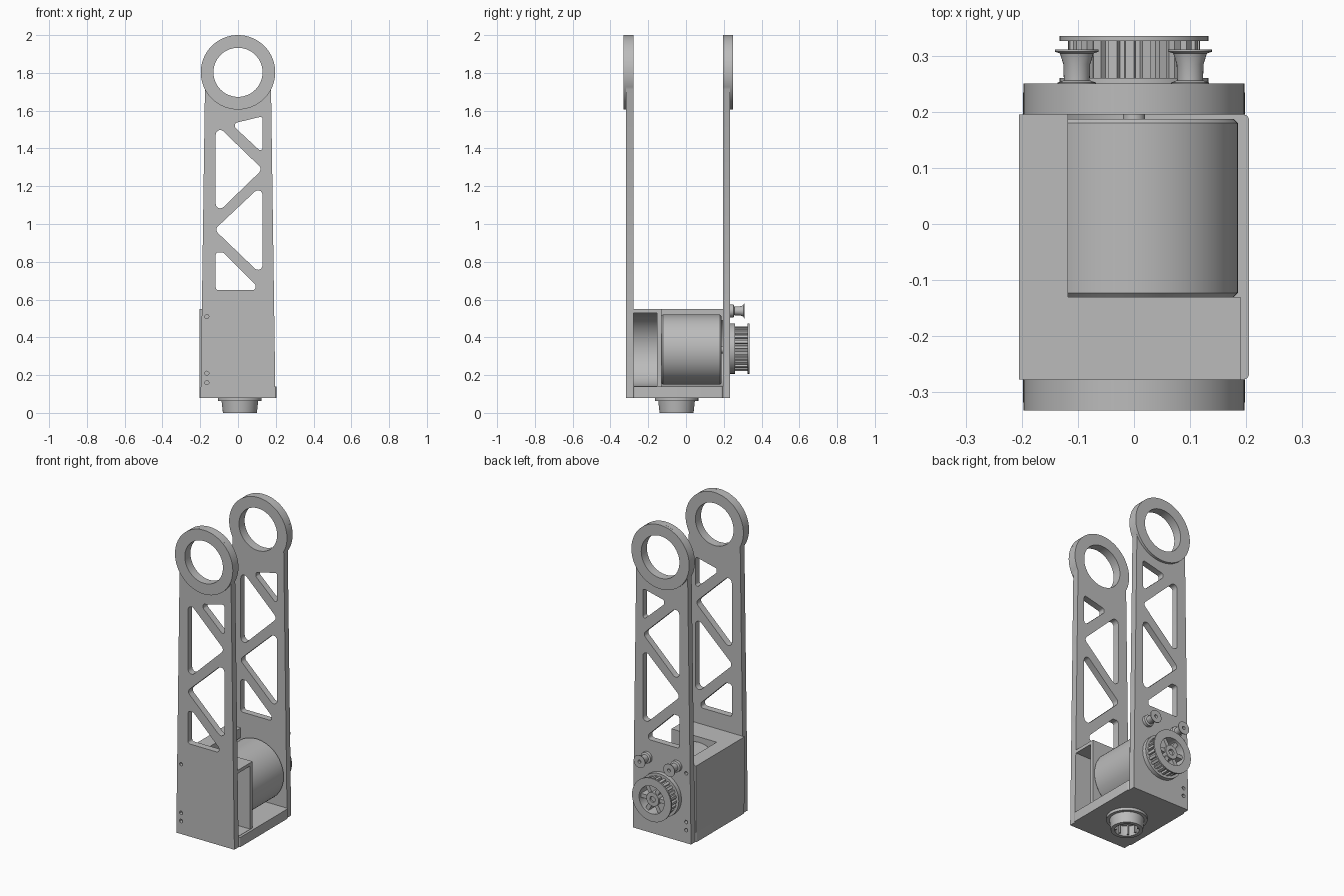
import bpy
from math import sin, cos, pi, radians, atan2, hypot, sqrt
from mathutils import Vector

cube = bpy.data.objects.get("Cube")
if cube:
    bpy.data.objects.remove(cube)

grey = bpy.data.materials.new("grey plastic")
grey.use_nodes = True
COLOUR = (0.5, 0.5, 0.5, 1)
grey.diffuse_color = COLOUR
grey.node_tree.nodes["Principled BSDF"].inputs["Base Color"].default_value = COLOUR


def arc(cx, cy, r, a0, a1, n=24):
    return [(cx + r * cos(radians(a0 + (a1 - a0) * i / n)),
             cy + r * sin(radians(a0 + (a1 - a0) * i / n))) for i in range(n + 1)]


def circle(cx, cy, r, n=48):
    return arc(cx, cy, r, 0, 360, n)[:-1]


def rounded(points, r, n=5):
    """Fillet every corner of a convex polygon."""
    out = []
    for i, p in enumerate(points):
        p = Vector(p)
        a = (Vector(points[i - 1]) - p).normalized()
        b = (Vector(points[(i + 1) % len(points)]) - p).normalized()
        half = a.angle(b) / 2
        c = p + (a + b).normalized() * r / sin(half)
        start, end = p + a * r / (sin(half) / cos(half)), p + b * r / (sin(half) / cos(half))
        t0 = atan2(start.y - c.y, start.x - c.x)
        t1 = atan2(end.y - c.y, end.x - c.x)
        sweep = (t1 - t0 + pi) % (2 * pi) - pi
        out += [(c.x + r * cos(t0 + sweep * k / n), c.y + r * sin(t0 + sweep * k / n))
                for k in range(n + 1)]
    return out


def finish(obj):
    obj.data.materials.clear()
    obj.data.materials.append(grey)
    bpy.ops.object.select_all(action='DESELECT')
    obj.select_set(True)
    bpy.context.view_layer.objects.active = obj
    bpy.ops.object.shade_smooth_by_angle(angle=radians(30))
    return obj


def slab(name, loops, lo, hi, axis='Y'):
    """Extrude an outline with holes between lo and hi along y (drawn in xz) or z (drawn in xy)."""
    curve = bpy.data.curves.new(name, 'CURVE')
    curve.dimensions = '2D'
    curve.fill_mode = 'BOTH'
    curve.extrude = (hi - lo) / 2
    for loop in loops:
        s = curve.splines.new('POLY')
        s.points.add(len(loop) - 1)
        for pt, (u, v) in zip(s.points, loop):
            pt.co = (u, v, 0, 1)
        s.use_cyclic_u = True
    temp = bpy.data.objects.new(name + "_outline", curve)
    bpy.context.collection.objects.link(temp)
    bpy.context.view_layer.update()
    mesh = bpy.data.meshes.new_from_object(temp.evaluated_get(bpy.context.evaluated_depsgraph_get()))
    bpy.data.objects.remove(temp)
    obj = bpy.data.objects.new(name, mesh)
    bpy.context.collection.objects.link(obj)
    mid = (lo + hi) / 2
    if axis == 'Y':
        obj.rotation_euler.x = pi / 2
        obj.location.y = mid
    else:
        obj.location.z = mid
    return finish(obj)


def lathe(name, profile, centre, along_y=True, n=48):
    """Spin (radius, distance) points about y or z."""
    verts = [(r * cos(2 * pi * i / n), r * sin(2 * pi * i / n), d)
             for r, d in profile for i in range(n)]
    rows = len(profile)
    faces = [(j * n + i, j * n + (i + 1) % n, (j + 1) * n + (i + 1) % n, (j + 1) * n + i)
             for j in range(rows - 1) for i in range(n)]
    faces += [tuple(reversed(range(n))), tuple(range((rows - 1) * n, rows * n))]
    mesh = bpy.data.meshes.new(name)
    mesh.from_pydata(verts, [], faces)
    obj = bpy.data.objects.new(name, mesh)
    bpy.context.collection.objects.link(obj)
    if along_y:
        obj.rotation_euler.x = -pi / 2
    obj.location = centre
    return finish(obj)


def gear(r_out, r_in, teeth):
    pts = []
    for i in range(teeth):
        for frac, r in ((0, r_out), (0.5, r_out), (0.6, r_in), (0.9, r_in)):
            a = 2 * pi * (i + frac) / teeth
            pts.append((r * cos(a), r * sin(a)))
    return pts


def shift(points, du, dv):
    return [(u + du, v + dv) for u, v in points]


# Side plates: tapered body, round head, truss windows and screw holes
HEAD_Z, HEAD_R, BORE_R = 1.803, 0.197, 0.13
NECK = 0.175
neck_angle = atan2(-sqrt(HEAD_R ** 2 - NECK ** 2), NECK) * 180 / pi
outline = [(-0.198, 0.08), (0.198, 0.08)] + arc(0, HEAD_Z, HEAD_R, neck_angle, 180 - neck_angle, 56)
windows = [
    rounded([(-0.118, 0.65), (0.092, 0.65), (0.092, 0.68), (-0.08, 0.85), (-0.118, 0.85)], 0.014),
    rounded([(-0.125, 0.97), (0.13, 1.21), (0.13, 0.725)], 0.024),
    rounded([(-0.118, 1.53), (0.13, 1.29), (-0.118, 1.05)], 0.024),
    rounded([(-0.015, 1.535), (0.13, 1.57), (0.13, 1.375), (-0.015, 1.51)], 0.012),
]
screws = [circle(-0.165, z, 0.011, 12) for z in (0.16, 0.21, 0.51)]
bore = circle(0, HEAD_Z, BORE_R, 56)
for side, inner, outer, head in (("front", -0.277, -0.318, -0.332), ("back", 0.195, 0.234, 0.25)):
    slab(side + "_plate", [outline, bore] + windows + screws, min(inner, outer), max(inner, outer))
    slab(side + "_head_ring", [circle(0, HEAD_Z, HEAD_R, 72), bore],
         min(outer, head), max(outer, head))

# Motor housing: pocket, divider and open motor bay
AXIS_Z, BAY_R, TOP, FLOOR = 0.335, 0.195, 0.55, 0.14
LEFT, RIGHT, CUT = -0.205, 0.19, -0.118
pocket = [(RIGHT, FLOOR + 0.002), (RIGHT, FLOOR), (LEFT, FLOOR), (LEFT, TOP), (RIGHT, TOP), (RIGHT, 0.53)]
pocket += arc(0, AXIS_Z, BAY_R - 0.002, 90, 270, 32)
slab("front_pocket", [pocket], -0.277, -0.153)
slab("divider", [[(LEFT, FLOOR), (RIGHT, FLOOR), (RIGHT, TOP), (LEFT, TOP)]], -0.153, -0.13)
cut_angle = atan2(sqrt(BAY_R ** 2 - CUT ** 2), CUT) * 180 / pi
bay = [(0, FLOOR), (LEFT, FLOOR), (LEFT, TOP), (CUT, TOP)]
bay += arc(0, AXIS_Z, BAY_R, cut_angle, 269, 28)
slab("motor_bay", [bay], -0.13, 0.195)
base = rounded([(LEFT, -0.277), (0.205, -0.277), (0.205, 0.195), (LEFT, 0.195)], 0.01)
slab("base", [base], 0.08, FLOOR, 'Z')

# Motor
lathe("motor", [(0.178, -0.13), (0.185, -0.123), (0.185, 0.18), (0.178, 0.187)], (0, 0, AXIS_Z), n=64)
lathe("motor_shaft", [(0.02, 0.18), (0.02, 0.315)], (0, 0, AXIS_Z), n=24)

# Drive pulley on the back
PZ = 0.34
place = lambda pts: shift(pts, 0, PZ)
slab("pulley_inner_flange", [place(circle(0, 0, 0.133)), place(circle(0, 0, 0.085))], 0.234, 0.26)
slab("pulley_teeth", [place(gear(0.118, 0.106, 24)), place(circle(0, 0, 0.085))], 0.26, 0.326)
lathe("pulley_outer_flange_edge", [(0.118, 0.322), (0.133, 0.332), (0.133, 0.336), (0.118, 0.336)],
      (0, 0, PZ)).data.polygons[-1].select = False
bpy.data.objects.remove(bpy.data.objects["pulley_outer_flange_edge"])
slab("pulley_outer_flange", [place(circle(0, 0, 0.133)), place(circle(0, 0, 0.085))], 0.326, 0.335)
slab("pulley_hub", [place(circle(0, 0, 0.042)), place(circle(0, 0, 0.018, 20))], 0.234, 0.326)
for i in range(6):
    a = i * pi / 3
    corners = [(0.035, -0.012), (0.09, -0.012), (0.09, 0.012), (0.035, 0.012)]
    turned = [(u * cos(a) - v * sin(a), u * sin(a) + v * cos(a)) for u, v in corners]
    slab(f"pulley_spoke_{i + 1}", [place(turned)], 0.234, 0.318)

# Flared belt idlers
for name, x in (("left_idler", 0.1), ("right_idler", -0.102)):
    lathe(name, [(0.034, 0.23), (0.034, 0.252), (0.023, 0.256), (0.024, 0.285), (0.03, 0.304),
                 (0.039, 0.307), (0.039, 0.311), (0.01, 0.311), (0.01, 0.295)], (x, 0, 0.54), n=28)

# Output coupling under the base: flange and tapered hollow cup
CX, CY = 0.01, -0.05
slab("coupling_flange", [circle(CX, CY, 0.115), circle(CX, CY, 0.068)], 0.063, 0.08, 'Z')
lathe("coupling_cup", [(0.068, 0.079), (0.068, 0), (0.09, 0), (0.097, 0.064), (0.068, 0.064)][::-1]
      + [(0.02, 0.079)], (CX, CY, 0), along_y=False)
for i in range(8):
    a = i * pi / 4
    slab(f"coupling_rib_{i + 1}",
         [shift([(r * cos(a + t), r * sin(a + t)) for r, t in
                 ((0.056, -0.08), (0.07, -0.08), (0.07, 0.08), (0.056, 0.08))], CX, CY)],
         0.008, 0.08, 'Z')
